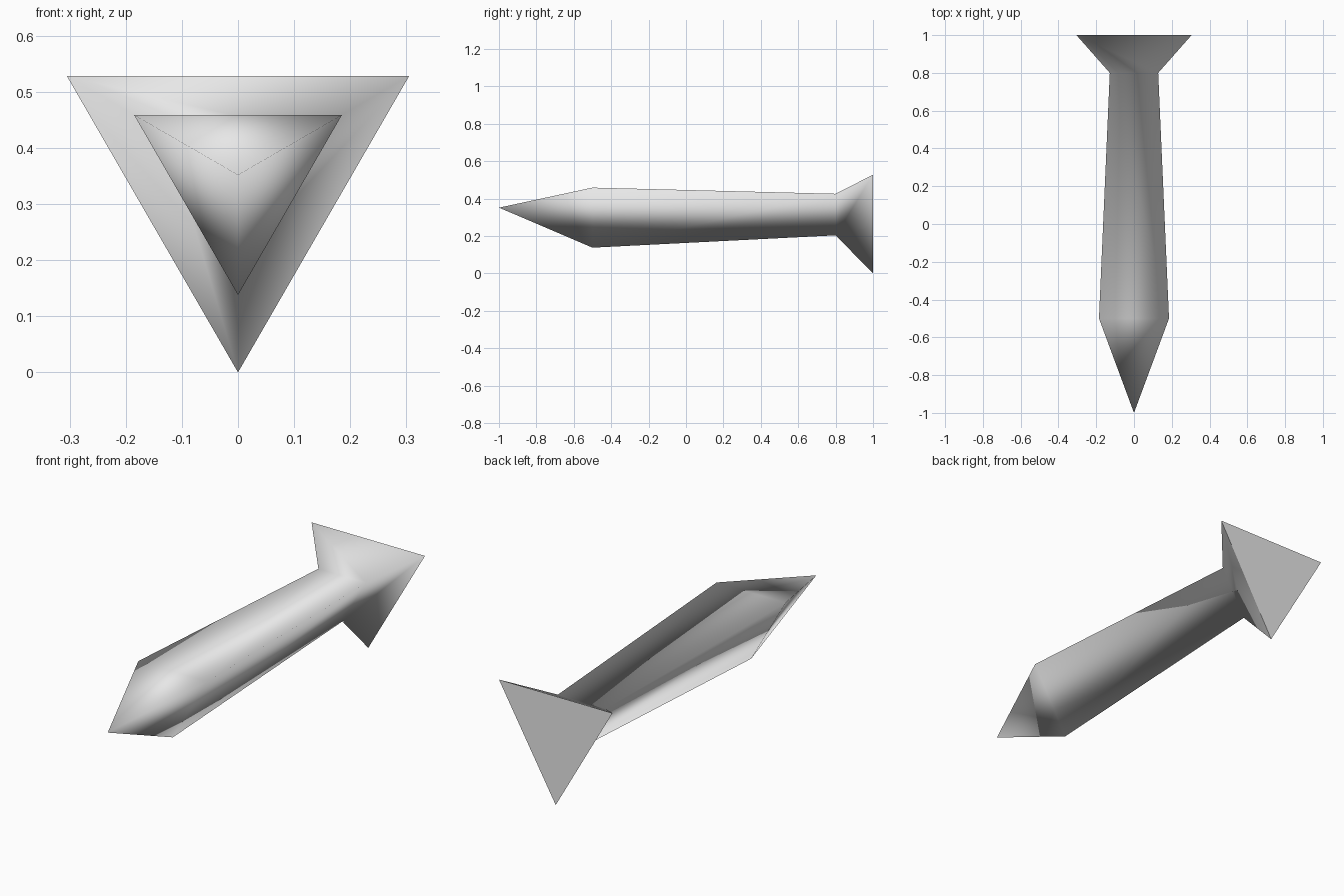
import bpy, bmesh, math

if "Cube" in bpy.data.objects:
    bpy.data.objects.remove(bpy.data.objects["Cube"])

# Single plain grey
grey = bpy.data.materials.new("light_grey")
grey.use_nodes = True
color = (0.8, 0.8, 0.8, 1)
grey.diffuse_color = color
grey.node_tree.nodes["Principled BSDF"].inputs["Base Color"].default_value = color

SIDES = 3
AXIS_Z = 0.352
# (y position, corner radius) of each section behind the tip
SECTIONS = [(-0.5, 0.214), (0.8, 0.148), (1.0, 0.352)]

bm = bmesh.new()


def ring(y, radius):
    """Triangular section with one corner pointing down."""
    verts = []
    for i in range(SIDES):
        a = -math.pi / 2 + i * 2 * math.pi / SIDES
        verts.append(bm.verts.new((radius * math.cos(a), y, AXIS_Z + radius * math.sin(a))))
    return verts


# Pointed nose
tip = bm.verts.new((0, -1, AXIS_Z))
rings = [ring(y, r) for y, r in SECTIONS]
for i in range(SIDES):
    bm.faces.new((tip, rings[0][i], rings[0][(i + 1) % SIDES]))

# Tapered shaft and flared tail
for a, b in zip(rings, rings[1:]):
    for i in range(SIDES):
        j = (i + 1) % SIDES
        bm.faces.new((a[i], b[i], b[j], a[j]))

# Flat rear cap, with a hard rim
cap = bm.faces.new(rings[-1])
bmesh.ops.recalc_face_normals(bm, faces=bm.faces)
for f in bm.faces:
    f.smooth = True
for e in cap.edges:
    e.smooth = False

mesh = bpy.data.meshes.new("dart_body")
bm.to_mesh(mesh)
bm.free()
mesh.materials.append(grey)
dart = bpy.data.objects.new("dart_body", mesh)
bpy.context.collection.objects.link(dart)
